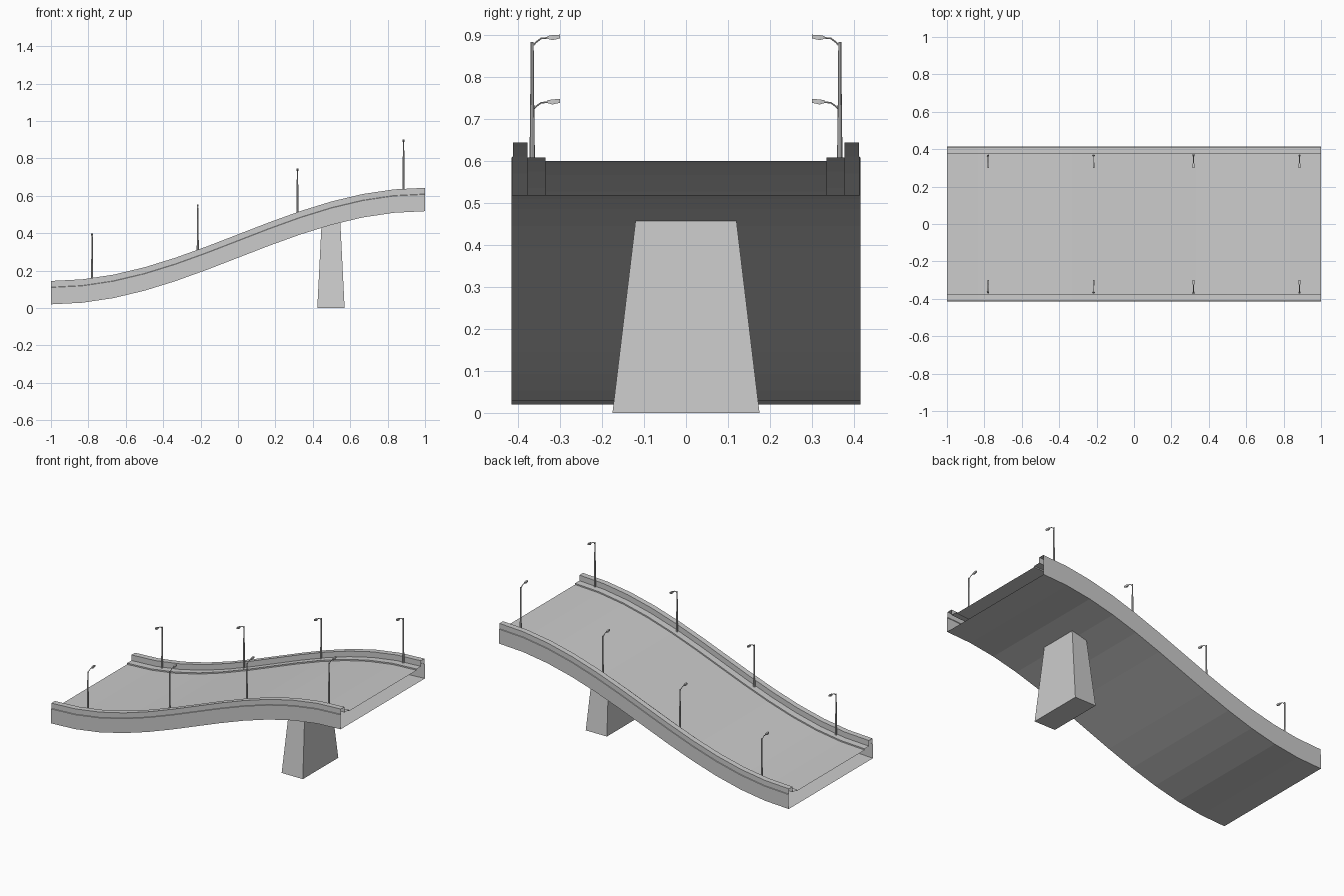
import bpy, bmesh, math
from mathutils import Vector, Matrix

if "Cube" in bpy.data.objects:
    bpy.data.objects.remove(bpy.data.objects["Cube"])


def make_object(name, bm):
    bmesh.ops.recalc_face_normals(bm, faces=bm.faces)
    mesh = bpy.data.meshes.new(name)
    bm.to_mesh(mesh)
    bm.free()
    obj = bpy.data.objects.new(name, mesh)
    bpy.context.collection.objects.link(obj)
    return obj


def loft(bm, rings, caps=True):
    loops = [[bm.verts.new(p) for p in ring] for ring in rings]
    n = len(loops[0])
    for a, b in zip(loops, loops[1:]):
        for i in range(n):
            j = (i + 1) % n
            bm.faces.new((a[i], a[j], b[j], b[i]))
    if caps:
        bm.faces.new(loops[0])
        bm.faces.new(loops[-1])


def rise(x):
    return 0.269 + 0.249 * math.sin(math.pi * x / 2)


# Bridge deck: open-ended hollow section swept along the S-shaped rise
half = [(0.415, 0.0), (0.415, 0.09), (0.412, 0.092), (0.412, 0.125),
        (0.377, 0.125), (0.377, 0.09), (0.334, 0.09), (0.334, 0.082)]
section = half + [(-y, z) for y, z in reversed(half)]
bm = bmesh.new()
stations = [-1 + i / 6 for i in range(13)]
loft(bm, [[(x, y, rise(x) + z) for y, z in section] for x in stations], caps=False)
make_object("bridge_deck", bm)

# Tapered support pier
bm = bmesh.new()
pier = []
for z, hx, hy in ((0, 0.073, 0.175), (0.458, 0.05, 0.12)):
    pier.append([(0.497 + sx * hx, sy * hy, z)
                 for sx, sy in ((-1, -1), (1, -1), (1, 1), (-1, 1))])
loft(bm, pier)
make_object("support_pier", bm)


def disc(center, axis, radius, sides=8):
    rot = Vector((0, 0, 1)).rotation_difference(Vector(axis)).to_matrix()
    return [Vector(center) + rot @ Vector((radius * math.cos(2 * math.pi * i / sides),
                                           radius * math.sin(2 * math.pi * i / sides), 0))
            for i in range(sides)]


def street_lamp(name, x, side, top):
    bm = bmesh.new()
    # tapered pole
    loft(bm, [disc((0, 0, z), (0, 0, 1), r)
              for z, r in ((-0.295, 0.0065), (-0.18, 0.005), (-0.017, 0.0035))])
    # bent arm reaching over the road
    path = [Vector(p) for p in ((0, 0, -0.028), (0, 0.009, -0.018),
                                (0, 0.021, -0.009), (0, 0.042, -0.007))]
    rings = []
    for i, p in enumerate(path):
        d = path[min(i + 1, 3)] - path[max(i - 1, 0)]
        rings.append(disc(p, d, 0.0022, 6))
    loft(bm, rings)
    # lamp head
    head = []
    for y, w, lo, hi in ((0.037, 0.003, -0.01, -0.003), (0.048, 0.005, -0.013, -0.001),
                         (0.066, 0.0045, -0.009, 0.0)):
        head.append([(-w, y, lo), (w, y, lo), (w, y, hi), (-w, y, hi)])
    loft(bm, head)
    bm.transform(Matrix.Translation((x, side * 0.366, top))
                 @ Matrix.Diagonal((1, -side, 1, 1)))
    make_object(name, bm)


# Lamps in pairs along both curbs
for i, (x, top) in enumerate(((-0.78, 0.4), (-0.215, 0.555), (0.318, 0.747), (0.885, 0.9))):
    for side, label in ((-1, "front"), (1, "back")):
        street_lamp(f"street_lamp_{label}_{i + 1}", x, side, top)
